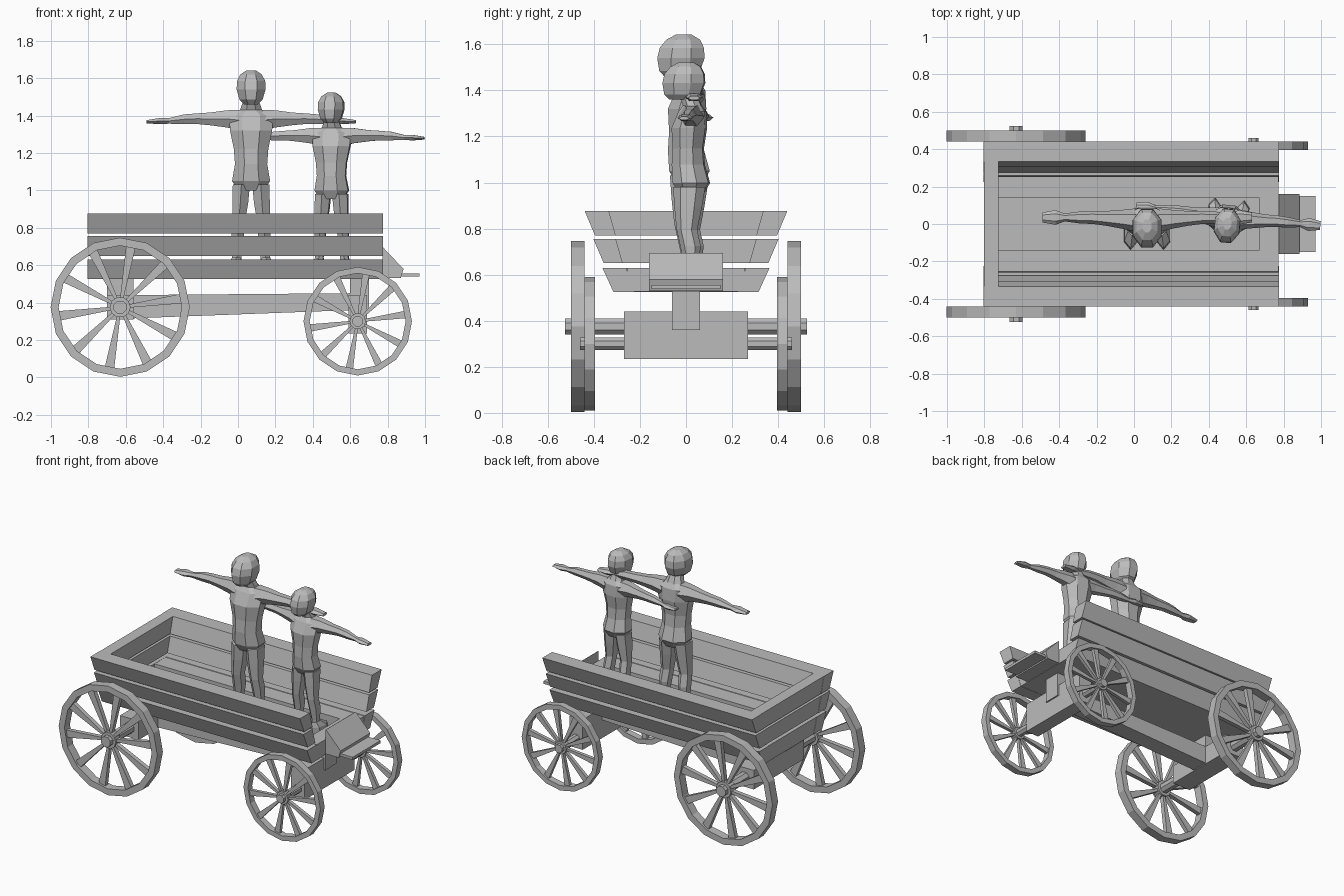
import bpy, bmesh, math
from mathutils import Vector, Matrix

if "Cube" in bpy.data.objects:
    bpy.data.objects.remove(bpy.data.objects["Cube"])

grey = bpy.data.materials.new("plain grey")
grey.diffuse_color = (0.5, 0.5, 0.5, 1)
grey.use_nodes = True
grey.node_tree.nodes["Principled BSDF"].inputs["Base Color"].default_value = grey.diffuse_color


def finish(name, bm, matrix=None):
    if matrix is not None:
        bm.transform(matrix)
    bmesh.ops.recalc_face_normals(bm, faces=bm.faces)
    me = bpy.data.meshes.new(name)
    bm.to_mesh(me)
    bm.free()
    me.materials.append(grey)
    ob = bpy.data.objects.new(name, me)
    bpy.context.collection.objects.link(ob)
    return ob


def skin(bm, rings, closed=False):
    """Join equal rings of points with quads; cap the ends unless closed."""
    vs = [[bm.verts.new(p) for p in r] for r in rings]
    n = len(vs[0])
    pairs = list(zip(vs, vs[1:] + vs[:1])) if closed else list(zip(vs, vs[1:]))
    for a, b in pairs:
        for i in range(n):
            j = (i + 1) % n
            bm.faces.new((a[i], a[j], b[j], b[i]))
    if not closed:
        bm.faces.new(vs[0])
        bm.faces.new(vs[-1])


def prism(name, profile, axis, lo, hi):
    """Extrude a 2D profile along x (profile = y,z) or y (profile = x,z)."""
    bm = bmesh.new()
    if axis == 'x':
        skin(bm, [[(t, a, b) for a, b in profile] for t in (lo, hi)])
    else:
        skin(bm, [[(a, t, b) for a, b in profile] for t in (lo, hi)])
    return finish(name, bm)


def box(name, x0, x1, y0, y1, z0, z1):
    return prism(name, [(y0, z0), (y1, z0), (y1, z1), (y0, z1)], 'x', x0, x1)


def circle_y(r, y, n, off=0.0):
    return [(r * math.cos(math.tau * i / n + off), y, r * math.sin(math.tau * i / n + off)) for i in range(n)]


def wheel(name, x, y, z, r, half):
    """Spoked wheel whose axle runs along y."""
    bm = bmesh.new()
    n, inner = 16, r * 0.885
    skin(bm, [[(q * math.cos(a), h, q * math.sin(a)) for q, h in
               ((r, -half), (r, half), (inner, half), (inner, -half))]
              for a in [math.tau * i / n for i in range(n)]], closed=True)
    skin(bm, [circle_y(r * 0.15, -half * 0.9, 10), circle_y(r * 0.15, half * 0.9, 10)])
    for k in range(10):
        a = math.tau * k / 10 + 0.14
        u, v = Vector((math.cos(a), 0, math.sin(a))), Vector((-math.sin(a), 0, math.cos(a)))
        skin(bm, [[u * d + v * (s * w) + Vector((0, t * half * 0.5, 0))
                   for s, t in ((-1, -1), (1, -1), (1, 1), (-1, 1))]
                  for d, w in ((r * 0.1, r * 0.022), (r * 0.91, r * 0.07))])
    finish(name, bm, Matrix.Translation((x, y, z)))


# Wheels, axles and axle blocks
for end, x, z, r, y, half, tip in (("rear", -0.63, 0.375, 0.372, 0.47, 0.03, 0.525),
                                   ("front", 0.64, 0.30, 0.29, 0.418, 0.023, 0.46)):
    for side, s in (("near", -1), ("far", 1)):
        wheel(f"{end}_wheel_{side}", x, s * y, z, r, half)
    bm = bmesh.new()
    skin(bm, [circle_y(r * 0.1, -tip, 8, 0.39), circle_y(r * 0.1, tip, 8, 0.39)])
    finish(f"{end}_axle", bm, Matrix.Translation((x, 0, z)))
box("front_axle_block", 0.59, 0.69, -0.27, 0.27, 0.235, 0.44)
box("rear_axle_block", -0.70, -0.56, -0.27, 0.27, 0.31, 0.44)
box("front_post", 0.60, 0.70, -0.06, 0.06, 0.36, 0.535)
box("rear_post", -0.70, -0.56, -0.06, 0.06, 0.36, 0.535)
prism("centre_beam", [(-0.58, 0.315), (0.62, 0.36), (0.62, 0.45), (-0.58, 0.44)], 'y', -0.06, 0.06)

# Flared wagon box: three rows of planks
rows = ((0.525, 0.63, 0.315, 0.363, 0.225, 0.26),
        (0.65, 0.755, 0.357, 0.402, 0.275, 0.305),
        (0.77, 0.877, 0.395, 0.44, 0.305, 0.335))
for i, (z0, z1, o0, o1, i0, i1) in enumerate(rows):
    for side, s in (("near", -1), ("far", 1)):
        prism(f"side_plank_{i}_{side}", [(s * o0, z0), (s * i0, z0), (s * i1, z1), (s * o1, z1)], 'x', -0.805, 0.775)
    prism(f"rear_plank_{i}", [(-i0, z0), (i0, z0), (i1, z1), (-i1, z1)], 'x', -0.803, -0.725)

# Floor boards around a long sunken well
box("floor_base", -0.73, 0.773, -0.235, 0.235, 0.527, 0.56)
for side, s in (("near", -1), ("far", 1)):
    a, b = sorted((s * 0.138, s * 0.255))
    box(f"floor_board_{side}", -0.73, 0.773, a, b, 0.55, 0.629)
box("floor_board_front", 0.67, 0.773, -0.138, 0.138, 0.55, 0.629)

# Sloped front box and step
prism("front_box", [(0.773, 0.53), (0.87, 0.53), (0.885, 0.58), (0.775, 0.695), (0.773, 0.695)], 'y', -0.16, 0.16)
box("front_step", 0.86, 0.97, -0.15, 0.15, 0.538, 0.556)


def limb(bm, rings, axis='z', n=8, mirror=False):
    """Loft of (position, across, depth centre y, half width, half depth y)."""
    for m in ((1, -1) if mirror else (1,)):
        out = []
        for t, c, y, w, d in rings:
            ring = []
            for i in range(n):
                a = math.tau * (i + 0.5) / n
                p, q = w * math.cos(a) * 1.06, y + d * math.sin(a) * 1.06
                ring.append((m * (c + p), q, t) if axis == 'z' else (m * t, q, c + p))
            out.append(ring)
        skin(bm, out)


def figure(name, x, y, scale, yaw, foot):
    """Person with arms held out, facing -y, feet at local z = 0."""
    mat = Matrix.Translation((x, y, 0.60)) @ Matrix.Rotation(yaw, 4, 'Z') @ Matrix.Scale(scale, 4)
    bm = bmesh.new()
    limb(bm, [(0.40, 0, 0.015, 0.07, 0.06), (0.45, 0, 0.015, 0.104, 0.09), (0.54, 0, 0.0, 0.088, 0.08),
              (0.62, 0, 0.0, 0.094, 0.075), (0.72, 0, 0.005, 0.115, 0.085), (0.80, 0, 0.02, 0.12, 0.065),
              (0.83, 0, 0.02, 0.06, 0.045), (0.88, 0, 0.0, 0.042, 0.045)])
    finish(name + "_torso", bm, mat)
    bm = bmesh.new()
    limb(bm, [(0.86, 0, -0.04, 0.038, 0.055), (0.885, 0, -0.028, 0.063, 0.09), (0.94, 0, -0.022, 0.079, 0.105),
              (0.985, 0, -0.018, 0.077, 0.098), (1.02, 0, -0.012, 0.058, 0.075), (1.042, 0, -0.01, 0.025, 0.035)])
    finish(name + "_head", bm, mat)
    bm = bmesh.new()
    limb(bm, [(0.43, 0.052, 0.01, 0.05, 0.075), (0.33, 0.058, 0.005, 0.046, 0.064), (0.22, 0.068, 0.0, 0.036, 0.048),
              (0.14, 0.072, 0.018, 0.036, 0.048), (0.05, 0.076, 0.022, 0.027, 0.033), (-0.04, 0.078, 0.02, 0.03, 0.04)],
         n=6, mirror=True)
    limb(bm, [(-0.045, 0.088, foot * 0.055, 0.038, 0.08), (0.0, 0.088, foot * 0.05, 0.036, 0.075),
              (0.04, 0.08, foot * 0.02, 0.025, 0.04)], n=6, mirror=True)
    finish(name + "_legs", bm, mat)
    bm = bmesh.new()
    limb(bm, [(0.06, 0.775, 0.02, 0.06, 0.06), (0.13, 0.782, 0.025, 0.05, 0.048), (0.22, 0.782, 0.03, 0.037, 0.037),
              (0.29, 0.783, 0.035, 0.031, 0.033), (0.36, 0.78, 0.035, 0.028, 0.03), (0.44, 0.771, 0.035, 0.016, 0.02),
              (0.49, 0.77, 0.035, 0.018, 0.037), (0.56, 0.767, 0.035, 0.009, 0.025)], axis='x', n=6, mirror=True)
    finish(name + "_arms", bm, mat)


# Two passengers
figure("tall_passenger", 0.07, 0.0, 1.0, 0.0, -1)
figure("short_passenger", 0.50, 0.01, 0.885, -0.10, 1)
